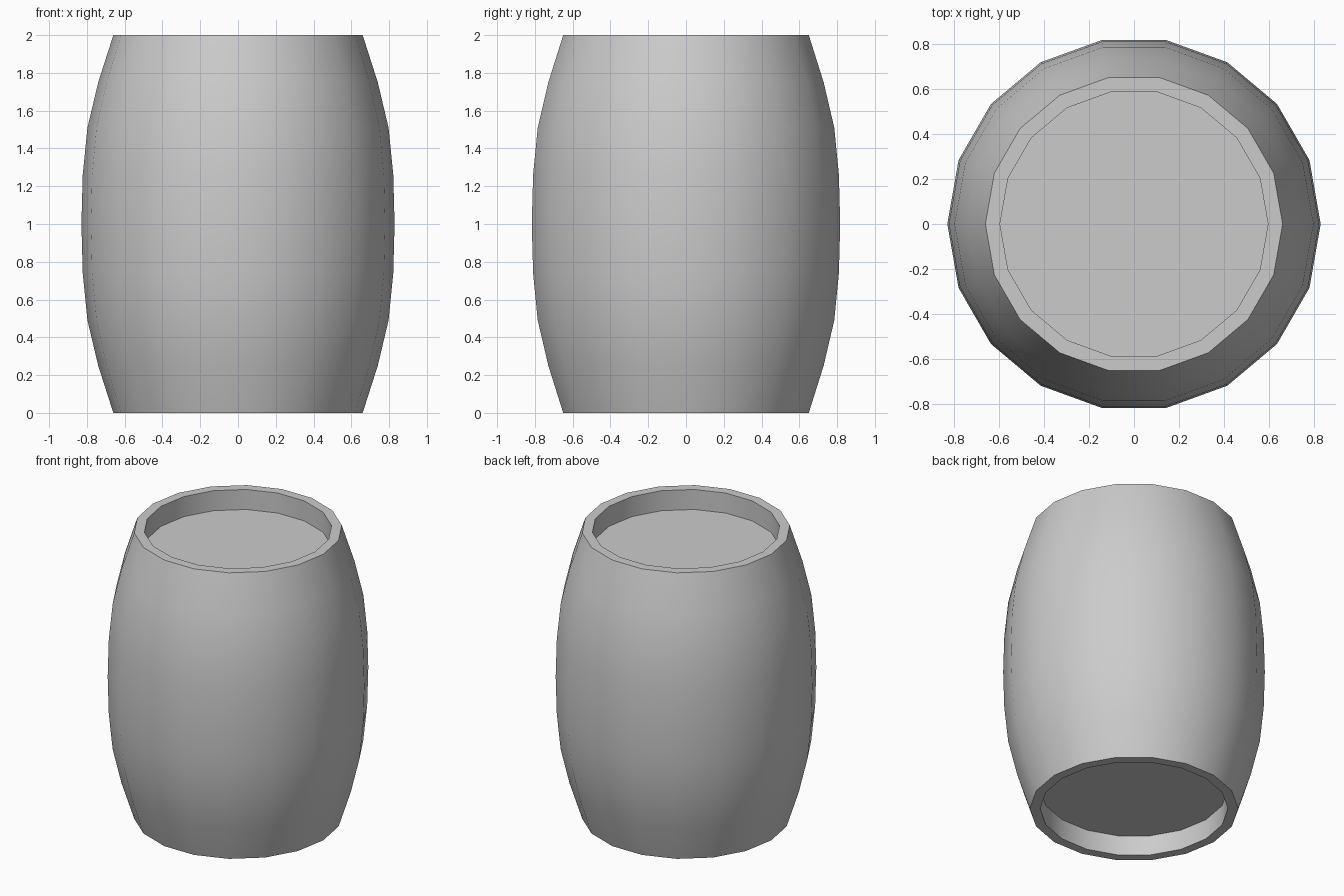
import bpy, math

if "Cube" in bpy.data.objects:
    bpy.data.objects.remove(bpy.data.objects["Cube"])

SIDES = 18

# One plain grey for the whole barrel
grey = bpy.data.materials.new("plain grey")
grey.diffuse_color = (0.6, 0.6, 0.6, 1)
grey.use_nodes = True
grey.node_tree.nodes["Principled BSDF"].inputs["Base Color"].default_value = grey.diffuse_color

# Closed half-profile (radius, height): lower head, rim, bulging staves, rim, upper head
HEAD_R, DEPTH = 0.595, 0.14
staves = [(0.66, 0), (0.74, 0.25), (0.797, 0.49), (0.822, 0.74), (0.829, 1.0),
          (0.822, 1.26), (0.797, 1.51), (0.74, 1.75), (0.66, 2.0)]
profile = [(HEAD_R, DEPTH), (HEAD_R, 0)] + staves + [(HEAD_R, 2), (HEAD_R, 2 - DEPTH)]

# Revolve the profile
verts, faces = [], []
for r, z in profile:
    for i in range(SIDES):
        a = 2 * math.pi * i / SIDES
        verts.append((r * math.cos(a), r * math.sin(a), z))
for k in range(len(profile) - 1):
    for i in range(SIDES):
        j = (i + 1) % SIDES
        b, t = k * SIDES, (k + 1) * SIDES
        faces.append((b + i, b + j, t + j, t + i))

# Recessed heads close both ends
faces.append(tuple(reversed(range(SIDES))))
faces.append(tuple(range(len(verts) - SIDES, len(verts))))

mesh = bpy.data.meshes.new("barrel")
mesh.from_pydata(verts, [], faces)
mesh.materials.append(grey)
mesh.update()
barrel = bpy.data.objects.new("barrel", mesh)
bpy.context.collection.objects.link(barrel)

# Smooth staves, sharp rims
bpy.context.view_layer.objects.active = barrel
barrel.select_set(True)
bpy.ops.object.shade_smooth_by_angle(angle=math.radians(35))
